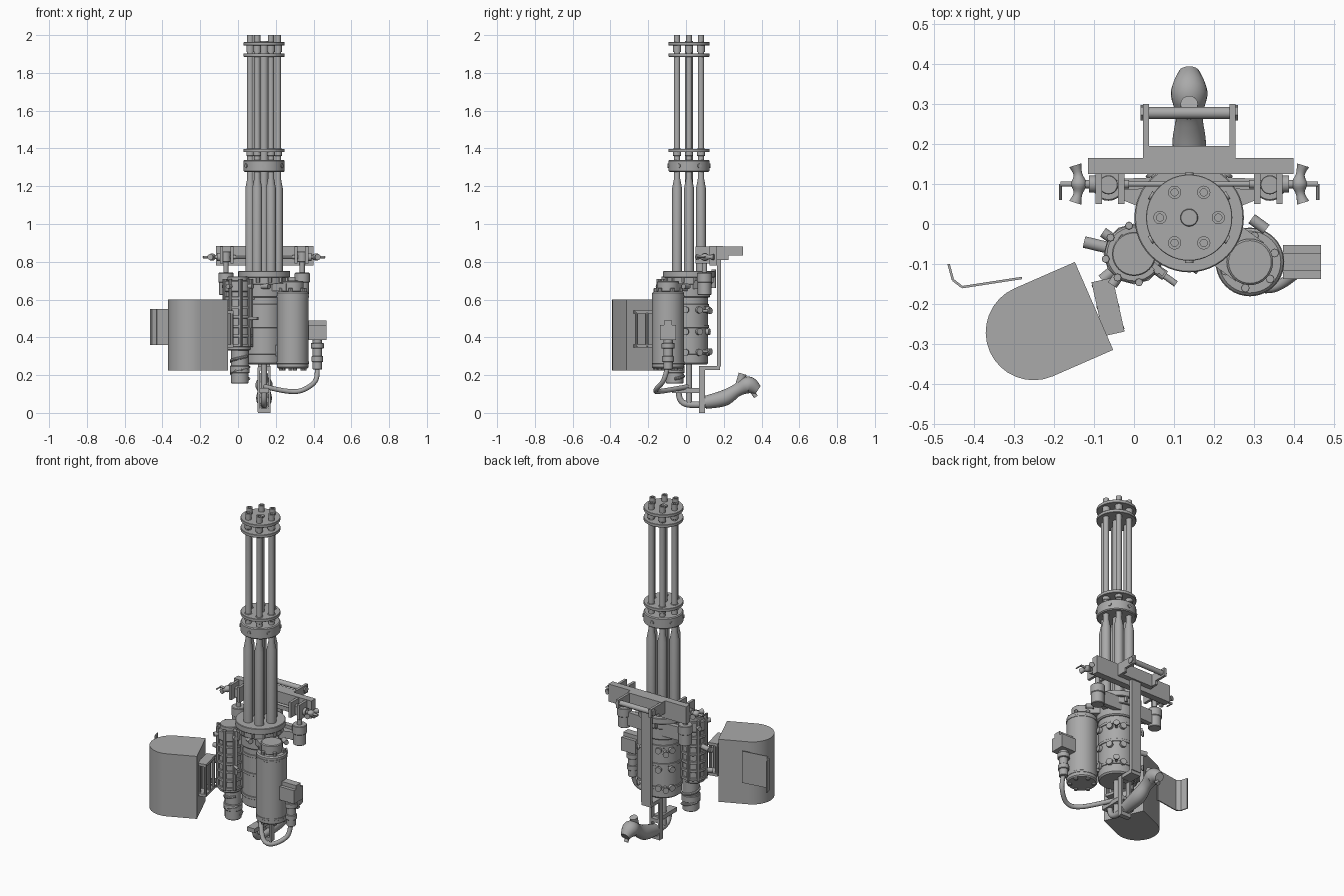
import bpy, bmesh
from math import cos, sin, pi, radians
from mathutils import Vector

if "Cube" in bpy.data.objects:
    bpy.data.objects.remove(bpy.data.objects["Cube"], do_unlink=True)

grey = (.4, .4, .4, 1)
steel = bpy.data.materials.new("steel_grey")
steel.use_nodes = True
steel.diffuse_color = grey
steel.node_tree.nodes["Principled BSDF"].inputs["Base Color"].default_value = grey

UP = Vector((0, 0, 1))
ACROSS = Vector((1, 0, 0))
BACK = Vector((0, 1, 0))

# Upright axes that the parts are arranged around
gun = Vector((.138, .016, 0))
motor = Vector((.29, -.095, 0))
feeder = Vector((0, -.075, 0))
outlet = Vector((.01, -.06, 0))
plug = Vector((.42, -.095, 0))
made = []


def skin(name, rings):
    """Bridge equal-sized point loops and close both ends."""
    bm = bmesh.new()
    loops = [[bm.verts.new(point) for point in ring] for ring in rings]
    count = len(loops[0])
    for low, high in zip(loops, loops[1:]):
        for i in range(count):
            j = (i + 1) % count
            bm.faces.new((low[i], low[j], high[j], high[i]))
    bm.faces.new(loops[0])
    bm.faces.new(loops[-1])
    bmesh.ops.recalc_face_normals(bm, faces=bm.faces)
    mesh = bpy.data.meshes.new(name)
    bm.to_mesh(mesh)
    bm.free()
    mesh.materials.append(steel)
    part = bpy.data.objects.new(name, mesh)
    bpy.context.collection.objects.link(part)
    made.append(part)


def polar(axis, degrees, radius, height=0):
    angle = radians(degrees)
    return axis + Vector((cos(angle), sin(angle), 0)) * radius + UP * height


def circle(axis, count, radius, height=0, turn=0):
    return [polar(axis, turn + 360 * i / count, radius, height) for i in range(count)]


def lathe(name, axis, profile, sides=32):
    """Turn (radius, height) pairs around an upright axis."""
    skin(name, [circle(axis, sides, radius, height) for radius, height in profile])


def drum(name, axis, low, high, radius, sides=32):
    """Upright cylinder with chamfered rims."""
    rim = min(radius, high - low) * .08
    lathe(name, axis, [(radius - rim, low), (radius, low + rim),
                       (radius, high - rim), (radius - rim, high)], sides)


def sweep(name, points, radii, sides=16, steps=1):
    """Round sweep through points, smoothed when steps is above one."""
    knots = [Vector((*point, radius)) for point, radius in zip(points, radii)]
    knots = [knots[0], *knots, knots[-1]]
    path = []
    for a, b, c, d in zip(knots, knots[1:], knots[2:], knots[3:]):
        for t in (step / steps for step in range(steps)):
            path.append(b + ((c - a) * t + (2 * a - 5 * b + 4 * c - d) * t ** 2
                             + (3 * (b - c) + d - a) * t ** 3) / 2)
    path.append(knots[-1])
    side, rings = ACROSS, []
    for i, here in enumerate(path):
        ahead = (path[min(i + 1, len(path) - 1)] - path[max(i - 1, 0)]).to_3d().normalized()
        if abs(side.dot(ahead)) > .95:
            side = ahead.orthogonal()
        side = (side - ahead * side.dot(ahead)).normalized()
        over = ahead.cross(side)
        angles = [2 * pi * k / sides for k in range(sides)]
        rings.append([here.to_3d() + (side * cos(a) + over * sin(a)) * here.w for a in angles])
    skin(name, rings)


def rod(name, start, end, radius, sides=12):
    sweep(name, (start, end), (radius, radius), sides)


def prism(name, outline, low, high):
    skin(name, [[(point[0], point[1], height) for point in outline] for height in (low, high)])


def beam(name, start, end, half, low, high):
    """Upright slab running from start to end in plan."""
    start, end = Vector(start).to_2d(), Vector(end).to_2d()
    offset = (end - start).normalized().orthogonal() * half
    prism(name, [start + offset, end + offset, end - offset, start - offset], low, high)


def box(name, centre, size):
    x, y, z = centre
    wide, deep, tall = (s / 2 for s in size)
    prism(name, [(x - wide, y - deep), (x + wide, y - deep), (x + wide, y + deep), (x - wide, y + deep)],
          z - tall, z + tall)


# Barrel cluster
thick, thin, bore = .026, .0165, .009
for spot in circle(gun, 6, .073):
    lathe("barrel", spot, [(thick, .7), (thick, 1.19), (thin, 1.24), (thin, 2), (bore, 2), (bore, 1.95)], 20)
    for height in (1.36, 1.91):
        drum("barrel_collar", spot, height, height + .04, .021, 16)
drum("centre_shaft", gun, .7, 1.97, .022)
drum("barrel_clamp", gun, 1.275, 1.34, .108, 48)
for height in (1.38, 1.885, 1.945):
    drum("barrel_plate", gun, height, height + .018, .108, 48)
for spot in circle(gun, 6, .113, 1.308, 30):
    rod("clamp_screw", gun + UP * spot.z, spot, .011)

# Receiver with bands, flange and studs
drum("receiver", gun, .255, .62, .1, 48)
drum("receiver_shoulder", gun, .61, .69, .112, 48)
drum("flange_seat", gun, .68, .72, .122, 48)
drum("flange", gun, .717, .752, .137, 48)
for height in (.31, .45, .56):
    drum("receiver_band", gun, height, height + .016, .105, 48)
for spot in circle(gun, 12, .124, 0, 15):
    drum("flange_bolt", spot, .69, .72, .01, 6)
for height in (.32, .43, .545):
    for degrees in range(-10, 190, 40):
        rod("receiver_stud", gun + UP * height, polar(gun, degrees, .116, height), .018)
for height in (.325, .54):
    for degrees in (50, 130):
        tip = polar(gun, degrees, .15, height)
        rod("quick_pin", gun + UP * height, tip, .008)
        rod("quick_pin_head", polar(gun, degrees, .14, height), tip, .017)
drum("top_latch", gun + BACK * .13, .66, .76, .012, 12)

# Drive motor and its links to the receiver
drum("motor", motor, .235, .642, .084, 40)
drum("motor_cap", motor, .64, .698, .058)
for height in (.26, .61):
    drum("motor_band", motor, height, height + .012, .086, 40)
for spot in circle(motor, 6, .066, 0, 20):
    drum("motor_screw", spot, .225, .66, .011, 8)
beam("gear_bridge", gun, motor, .06, .645, .685)
beam("motor_saddle", gun, motor, .03, .3, .36)
side = (motor - gun).normalized().cross(UP) * .09
for middle in (gun.lerp(motor, .8) - side, gun.lerp(motor, .4) + side):
    reach = (motor - gun) * .12
    rod("bridge_pin", middle - reach + UP * .67, middle + reach + UP * .67, .014)

# Electrical connector and cable
box("connector_box", plug + UP * .425, (.095, .084, .08))
box("connector_lid", plug + UP * .475, (.095, .044, .026))
for low, high, radius in ((.23, .4, .025), (.27, .3, .031), (.34, .37, .034)):
    drum("connector_plug", plug, low, high, radius, 20)
cable = [plug + UP * .25, (.41, -.12, .17), (.34, -.16, .12), (.26, -.13, .115), gun + UP * .14]
sweep("power_cable", cable, [.013] * len(cable), 12, 8)

# Feeder drum, ribs, rods and the spiral outlet
drum("feeder", feeder, .33, .65, .065)
drum("feeder_head", feeder, .64, .7, .072)
drum("feeder_cap", feeder, .69, .722, .055)
for i in range(6):
    low = .35 + .05 * i
    drum("feeder_rib", feeder, low, low + .016, .076, 12)
for spot in circle(feeder, 8, .072, 0, 10):
    drum("feeder_tie_rod", spot, .35, .71, .01, 8)
for spot in circle(feeder, 4, .095, .67, 55):
    rod("feeder_stud", feeder + UP * spot.z, spot, .013)
drum("feeder_outlet", outlet, .155, .34, .046, 24)
drum("outlet_collar", outlet, .21, .25, .052, 24)
spiral = [polar(outlet, 40 * i, .048, .18 + .007 * i) for i in range(18)]
sweep("outlet_spiral", spiral, [.008] * len(spiral), 8)
beam("feeder_mount", feeder, gun, .045, .6, .67)
beam("feeder_foot", feeder, gun, .03, .36, .42)
beam("feeder_clip", (-.035, -.03), (.075, -.125), .007, .45, .71)
rod("feeder_spout", feeder + UP * .55, (-.125, -.045, .55), .015)
rod("feeder_lever", feeder + UP * .5, (.105, -.15, .5), .008)

# Ammunition box: flat side towards the feeder, round far end
flat = Vector((-.1, -.205, 0))
away = Vector((-.916, -.4, 0))
wide = away.cross(UP) * .12
hub = flat + away * .165
arc = [hub + wide * cos(pi * i / 16) + away * .12 * sin(pi * i / 16) for i in range(17)]
prism("ammo_box", [flat + wide, *arc, flat - wide], .225, .6)
bend = [(-.464, -.1), (-.453, -.14), (-.43, -.158), (-.28, -.135)]
for start, end in zip(bend, bend[1:]):
    beam("box_bracket", start, end, .003, .36, .55)

# Open frame between the box and the feeder
near, far = Vector((-.08, -.14, 0)), Vector((-.05, -.275, 0))
for low in (.345, .525):
    beam("feed_frame_plate", near, far, .027, low, low + .016)
for part in (.1, .5, .9):
    for shift in (-.02, .02):
        drum("feed_frame_bar", near.lerp(far, part) + ACROSS * shift, .35, .535, .009, 10)
for height in (.38, .5):
    rod("feed_frame_link", near + UP * height, feeder + UP * height, .014)

# Rear cross bar
box("cross_bar", (.142, .145, .832), (.515, .04, .105))

# Shock mounts, clevises and wing knobs at both ends
for hand in (-1, 1):
    line = gun + BACK * .084 + UP * .825
    out = ACROSS * hand
    mount = gun + BACK * .082 + out * .202
    for reach in (.17, .226):
        box("clevis_plate", line + out * reach - BACK * .01 + UP * .01, (.016, .08, .09))
    drum("shock_mount", mount, .625, .7, .036, 24)
    drum("shock_mount_cap", mount, .69, .742, .04, 24)
    drum("shock_mount_stem", mount, .74, .81, .014, 16)
    drum("shock_mount_eye", mount, .8, .855, .024, 20)
    rod("clevis_pin", line + out * .15, line + out * .28, .011)
    rod("knob_collar", line + out * .234, line + out * .25, .022)
    wing = [line + out * (.276 + 4 * reach ** 2) + BACK * reach for reach in (-.047, -.024, 0, .024, .047)]
    sweep("knob_wing", wing, (.016, .011, .02, .011, .016), 14, 4)
    tip = line + out * .322
    rod("knob_tip", line, tip, .007)
    rod("retaining_clip", tip, tip - BACK * .04, .004, 8)
    beam("mount_arm", gun, mount, .022, .655, .7)
    beam("mount_brace", gun + BACK * .09, mount, .014, .64, .72)

    # Carry handle sides
    post = gun + out * .108
    box("handle_arm", post + BACK * .217 + UP * .857, (.015, .135, .05))
    box("handle_gusset", post + BACK * .18 + UP * .845, (.015, .06, .07))
    end = post + BACK * .262 + UP * .857
    rod("handle_nut", end, end + out * .014, .02, 6)

box("handle_base", (gun.x, .18, .847), (.23, .03, .075))
rod("handle_tube", (.03, .278, .857), (.245, .278, .857), .015, 20)

# Spine strip and the slotted bracket below it
box("spine", (gun.x, .175, .54), (.065, .02, .59))
box("spine_foot", (gun.x, .13, .237), (.065, .1, .022))
for shift in (-.028, .028):
    box("bracket_rail", (gun.x + shift, .085, .122), (.011, .03, .235))
for height in (.011, .11, .236):
    box("bracket_rung", (gun.x, .085, height), (.066, .03, .022))
box("bracket_shelf", (gun.x, 0, .118), (.05, .15, .025))
drum("support_post", gun, .05, .27, .016, 16)

# Pistol grip on a curved neck
neck = [(gun.x, y, z) for y, z in ((-.04, .12), (-.03, .07), (.01, .045), (.12, .045))]
sweep("grip_neck", neck, (.016, .016, .017, .02), 14, 6)
grip = [(gun.x, y, z) for y, z in ((.1, .055), (.2, .078), (.27, .12), (.33, .147), (.38, .12))]
sweep("grip", grip, (.034, .042, .034, .046, .026), 20, 6)
rod("grip_button", (gun.x, .28, .14), (gun.x, .3, .207), .022, 14)
rod("grip_trigger", (gun.x, .34, .13), (gun.x, .37, .085), .012)

# Smooth round surfaces, keep edges sharp
bpy.ops.object.select_all(action="DESELECT")
for part in made:
    part.select_set(True)
bpy.context.view_layer.objects.active = made[0]
bpy.ops.object.shade_smooth_by_angle(angle=radians(35))
